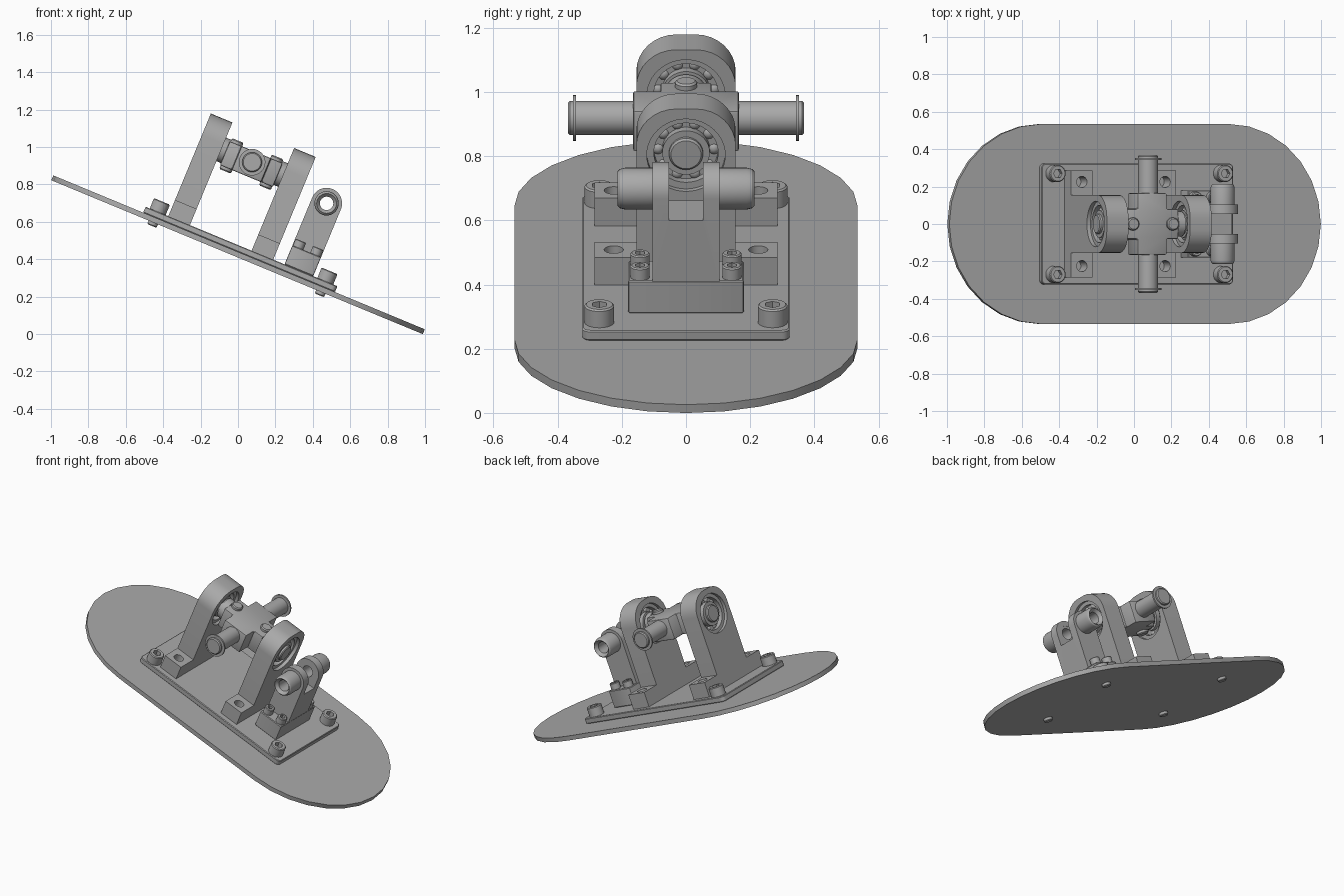
import bpy, bmesh
from math import sin, cos, pi, radians
from mathutils import Matrix, Vector

cube = bpy.data.objects.get("Cube")
if cube:
    bpy.data.objects.remove(cube)

grey = bpy.data.materials.new("metal_grey")
grey.use_nodes = True
COLOR = (0.4, 0.4, 0.4, 1)
grey.diffuse_color = COLOR
grey.node_tree.nodes["Principled BSDF"].inputs["Base Color"].default_value = COLOR

# Everything is built level, then tilted down towards +x
TILT = Matrix.Translation((-0.005, 0, 0.411)) @ Matrix.Rotation(radians(22.5), 4, 'Y')
TURN = {'X': Matrix.Rotation(pi / 2, 4, 'Y'), 'Y': Matrix.Rotation(-pi / 2, 4, 'X'),
        'Z': Matrix.Identity(4)}
parts = []


def finish(name, bm):
    bmesh.ops.remove_doubles(bm, verts=bm.verts, dist=1e-5)
    bmesh.ops.recalc_face_normals(bm, faces=bm.faces)
    mesh = bpy.data.meshes.new(name)
    bm.to_mesh(mesh)
    bm.free()
    mesh.materials.append(grey)
    obj = bpy.data.objects.new(name, mesh)
    bpy.context.collection.objects.link(obj)
    parts.append(obj)
    return obj


def prism(name, outline, axis, lo, hi):
    """Extrude a flat outline along an axis."""
    place = {'X': lambda a, b: (lo, a, b), 'Y': lambda a, b: (a, lo, b),
             'Z': lambda a, b: (a, b, lo)}[axis]
    bm = bmesh.new()
    face = bm.faces.new([bm.verts.new(place(a, b)) for a, b in outline])
    top = bmesh.ops.extrude_face_region(bm, geom=[face])["geom"]
    shift = Vector([(hi - lo) * (axis == k) for k in 'XYZ'])
    bmesh.ops.translate(bm, vec=shift, verts=[v for v in top if isinstance(v, bmesh.types.BMVert)])
    return finish(name, bm)


def lathe(name, profile, axis='Z', at=(0, 0, 0), steps=32):
    """Turn (radius, height) points round an axis; closed when off the axis."""
    bm = bmesh.new()
    verts = [bm.verts.new((r, 0, h)) for r, h in profile]
    edges = [bm.edges.new(p) for p in zip(verts, verts[1:])]
    if profile[0][0] > 0:
        edges.append(bm.edges.new((verts[-1], verts[0])))
    bmesh.ops.spin(bm, geom=verts + edges, cent=(0, 0, 0), axis=(0, 0, 1),
                   angle=2 * pi, steps=steps)
    bm.transform(Matrix.Translation(at) @ TURN[axis])
    return finish(name, bm)


def rod(name, r, lo, hi, axis='Z', at=(0, 0, 0), steps=32, soft=0.0):
    return lathe(name, [(0, lo), (r - soft, lo), (r, lo + soft), (r, hi - soft),
                        (r - soft, hi), (0, hi)], axis, at, steps)


def rounded(x0, x1, y0, y1, r, n=6, lower=None):
    """Rectangle outline with rounded corners; lower=0 keeps bottom corners square."""
    pts = []
    for i, (sx, sy) in enumerate([(1, 1), (-1, 1), (-1, -1), (1, -1)]):
        rad = r if sy > 0 or lower is None else lower
        cx = x1 - rad if sx > 0 else x0 + rad
        cy = y1 - rad if sy > 0 else y0 + rad
        for k in range(n + 1 if rad else 1):
            a = (i + k / n) * pi / 2
            p = (cx + rad * cos(a), cy + rad * sin(a))
            if not pts or (Vector(p) - Vector(pts[-1])).length > 1e-4:
                pts.append(p)
    if (Vector(pts[0]) - Vector(pts[-1])).length < 1e-4:
        pts.pop()
    return pts


def apply(obj, kind, **settings):
    mod = obj.modifiers.new(kind, kind)
    for key, value in settings.items():
        setattr(mod, key, value)
    bpy.context.view_layer.objects.active = obj
    bpy.ops.object.modifier_apply(modifier=mod.name)


def cut(obj, cutter):
    apply(obj, 'BOOLEAN', operation='DIFFERENCE', object=cutter, solver='EXACT')
    parts.remove(cutter)
    bpy.data.objects.remove(cutter)


def copies(obj, spots):
    obj.location = spots[0]
    for spot in spots[1:]:
        twin = obj.copy()
        twin.location = spot
        bpy.context.collection.objects.link(twin)
        parts.append(twin)


# Ground plate and mounting plate
prism("ground_plate", rounded(-1.075, 1.075, -0.535, 0.535, 0.535, 7), 'Z', 0, 0.028)
mount = prism("mounting_plate", rounded(-0.555, 0.555, -0.323, 0.323, 0.025), 'Z', 0.028, 0.062)
apply(mount, 'BEVEL', width=0.004, segments=1, limit_method='ANGLE', angle_limit=radians(60))

# Corner bolts with hexagon sockets
bolt = lathe("corner_bolt", [(0, -0.082), (0.022, -0.082), (0.027, -0.077), (0.027, 0),
                             (0.046, 0), (0.046, 0.055), (0.041, 0.06), (0, 0.06)])
cut(bolt, rod("socket", 0.025, 0.03, 0.1, steps=6))
copies(bolt, [(x, y, 0.062) for x in (-0.485, 0.485) for y in (-0.27, 0.27)])

# Two bearing towers with feet
MID, AXIS = -0.12, 0.5
for side, u in (("upper", MID - 0.241), ("lower", MID + 0.241)):
    lo, hi = u - 0.0625, u + 0.0625
    top = rounded(-0.155, 0.155, 0.156, 0.656, 0.125, 8, lower=0)
    left, right = [p for p in top if p[1] > 0.157], [(0.285, 0.156), (0.285, 0.062)]
    outline = left + [(-0.155, 0.156)] + [(-y, z) for y, z in right] + right[::-1] + [(0.155, 0.156)]
    tower = prism(side + "_tower", outline, 'X', lo, hi)
    cut(tower, rod("bore", 0.122, lo - 0.1, hi + 0.1, 'X', (0, 0, AXIS), 48))
    for y in (-0.225, 0.225):
        cut(tower, rod("foot_hole", 0.03, 0.07, 0.3, at=(u, y, 0)))
    # Ball bearing
    for ring, a, b in (("outer_race", 0.1, 0.122), ("inner_race", 0.053, 0.074)):
        lathe(side + "_" + ring, [(a, -0.042), (b, -0.042), (b, 0.042), (a, 0.042)],
              'X', (u, 0, AXIS), 48)
    lathe(side + "_ball_cage", [(0.074, -0.012), (0.1, -0.012), (0.1, 0.012), (0.074, 0.012)],
          'X', (u, 0, AXIS))
    bm = bmesh.new()
    for k in range(10):
        a = k * pi / 5 + pi / 10
        spot = Matrix.Translation((u, 0.087 * sin(a), AXIS + 0.087 * cos(a)))
        bmesh.ops.create_uvsphere(bm, u_segments=12, v_segments=8, radius=0.021, matrix=spot)
    finish(side + "_bearing_balls", bm)

# Cross-shaped joint body
w, a, l, b = 0.085, 0.08, 0.153, 0.165
quarter = [(l, a), (w, a), (w, b)]
cross = quarter + [(-x, y) for x, y in quarter[::-1]]
cross += [(-x, -y) for x, y in cross]
body = prism("joint_body", [(x + MID, y) for x, y in cross], 'Z', 0.42, 0.558)
apply(body, 'BEVEL', width=0.008, segments=2, limit_method='ANGLE')

# Joint screws above and below the arms
screw = rod("joint_screw", 0.034, -0.089, 0.089, soft=0.006)
copies(screw, [(MID + s, 0, 0.489) for s in (-0.115, 0.115)])

# Long shaft with collars, and side shafts with retaining rings
rod("main_shaft", 0.053, -0.3, 0.3, 'X', (MID, 0, AXIS), soft=0.006)
for s in (-1, 1):
    rod("shaft_collar", 0.068, -0.02, 0.02, 'X', (MID + s * 0.17, 0, AXIS))
    rod("bearing_spacer", 0.06, -0.02, 0.02, 'X', (MID + s * 0.19, 0, AXIS))
    rod("retaining_ring", 0.071, -0.005, 0.005, 'Y', (MID, s * 0.347, AXIS))
rod("side_shaft", 0.053, -0.368, 0.368, 'Y', (MID, 0, AXIS), soft=0.006)

# Clevis bracket with a forked upright
U, EYE, R = 0.332, 0.449, 0.083
base = prism("clevis_base", rounded(U - R, U + R, -0.18, 0.18, 0.006, 2), 'Z', 0.062, 0.172)
apply(base, 'BEVEL', width=0.004, segments=1, limit_method='ANGLE', angle_limit=radians(60))
upright = prism("clevis_upright", rounded(U - R, U + R, 0.17, EYE + R, R, 12, lower=0),
                'Y', -0.105, 0.105)
cut(upright, prism("slot", rounded(0, 1, -0.053, 0.053, 0), 'Z', 0.375, 0.9))
cut(upright, rod("eye", 0.05, -0.5, 0.5, 'Y', (U, 0, EYE)))

# Hollow pins on both sides of the fork
for s in (-1, 1):
    lathe("clevis_pin", [(0.036, s * 0.055), (0.05, s * 0.055), (0.05, s * 0.1), (0.065, s * 0.1),
                         (0.065, s * 0.19), (0.061, s * 0.206), (0.053, s * 0.214),
                         (0.036, s * 0.195)], 'Y', (U, 0, EYE))

# Clevis base screws
small = lathe("clevis_screw", [(0, 0), (0.03, 0), (0.03, 0.036), (0.026, 0.04), (0, 0.04)])
cut(small, rod("socket", 0.016, 0.018, 0.1, steps=6))
copies(small, [(U + x, y, 0.172) for x in (-0.05, 0.05) for y in (-0.143, 0.143)])

# Shade and tilt the whole assembly
bpy.ops.object.select_all(action='DESELECT')
for obj in parts:
    obj.select_set(True)
bpy.context.view_layer.objects.active = parts[0]
bpy.ops.object.shade_smooth_by_angle(angle=radians(30))
for obj in parts:
    obj.matrix_world = TILT @ Matrix.Translation(obj.location)
